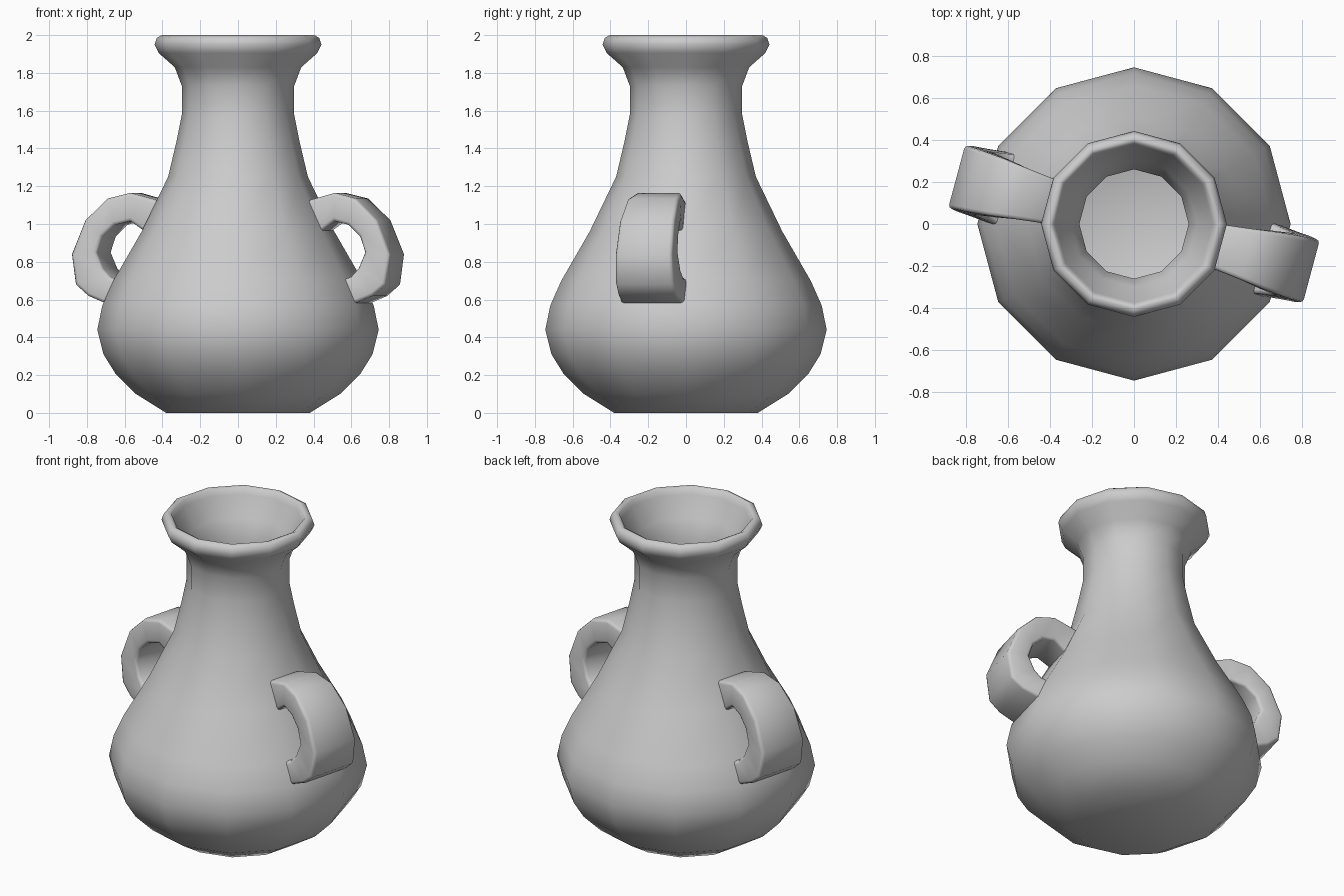
import bpy, bmesh, math
from mathutils import Matrix

if "Cube" in bpy.data.objects:
    bpy.data.objects.remove(bpy.data.objects["Cube"])

SIDES = 12


def finish(bm, name):
    bmesh.ops.recalc_face_normals(bm, faces=bm.faces)
    for f in bm.faces:
        f.smooth = True
    me = bpy.data.meshes.new(name)
    bm.to_mesh(me)
    bm.free()
    ob = bpy.data.objects.new(name, me)
    bpy.context.collection.objects.link(ob)
    return ob


# Vase body: outer wall, rolled lip, then inner wall down to the floor
outer = [(0.38, 0), (0.54, 0.10), (0.65, 0.21), (0.712, 0.31), (0.745, 0.44),
         (0.718, 0.57), (0.66, 0.70), (0.51, 0.96), (0.37, 1.25), (0.325, 1.44),
         (0.297, 1.58), (0.297, 1.73), (0.335, 1.83)]
lip = [(0.42, 1.905), (0.442, 1.95), (0.43, 1.985), (0.405, 2.0), (0.385, 1.99), (0.375, 1.955)]
inner = [(0.30, 1.84), (0.26, 1.73), (0.26, 1.58), (0.29, 1.44), (0.335, 1.24),
         (0.47, 0.95), (0.62, 0.69), (0.70, 0.44), (0.61, 0.23), (0.50, 0.13), (0.36, 0.04)]

bm = bmesh.new()
rings = []
for r, z in outer + lip + inner:
    rings.append([bm.verts.new((r * math.cos(2 * math.pi * i / SIDES),
                                r * math.sin(2 * math.pi * i / SIDES), z))
                  for i in range(SIDES)])
for a, b in zip(rings, rings[1:]):
    for i in range(SIDES):
        j = (i + 1) % SIDES
        bm.faces.new((a[i], a[j], b[j], b[i]))
bm.faces.new(rings[0][::-1])
bm.faces.new(rings[-1])
finish(bm, "vase_body")

# Handle stations: outer radius/height, inner radius/height, half width
stations = [(0.38, 1.11, 0.38, 0.91, 0.11),
            (0.43, 1.13, 0.47, 0.95, 0.11),
            (0.56, 1.165, 0.56, 1.015, 0.125),
            (0.68, 1.135, 0.64, 0.995, 0.14),
            (0.80, 1.02, 0.705, 0.935, 0.15),
            (0.873, 0.84, 0.735, 0.85, 0.155),
            (0.85, 0.68, 0.70, 0.765, 0.16),
            (0.78, 0.62, 0.66, 0.72, 0.165),
            (0.67, 0.575, 0.62, 0.705, 0.175),
            (0.62, 0.56, 0.58, 0.70, 0.175)]


def handle(name, angle):
    bm = bmesh.new()
    loops = []
    for ro, zo, ri, zi, w in stations:
        loops.append([bm.verts.new(p) for p in
                      ((ro, -w, zo), (ro, w, zo), (ri, w, zi), (ri, -w, zi))])
    for a, b in zip(loops, loops[1:]):
        for i in range(4):
            j = (i + 1) % 4
            bm.faces.new((a[i], a[j], b[j], b[i]))
    bm.faces.new(loops[0][::-1])
    bm.faces.new(loops[-1])
    # Soften the long edges of the strap
    long_edges = [bm.edges.get((a[i], b[i])) for a, b in zip(loops, loops[1:]) for i in range(4)]
    bmesh.ops.bevel(bm, geom=long_edges, offset=0.018, segments=2,
                    profile=0.5, affect='EDGES')
    bmesh.ops.transform(bm, matrix=Matrix.Rotation(math.radians(angle), 4, 'Z'), verts=bm.verts)
    finish(bm, name)


# Two handles on opposite facets of the body
handle("right_handle", -15)
handle("left_handle", 165)
